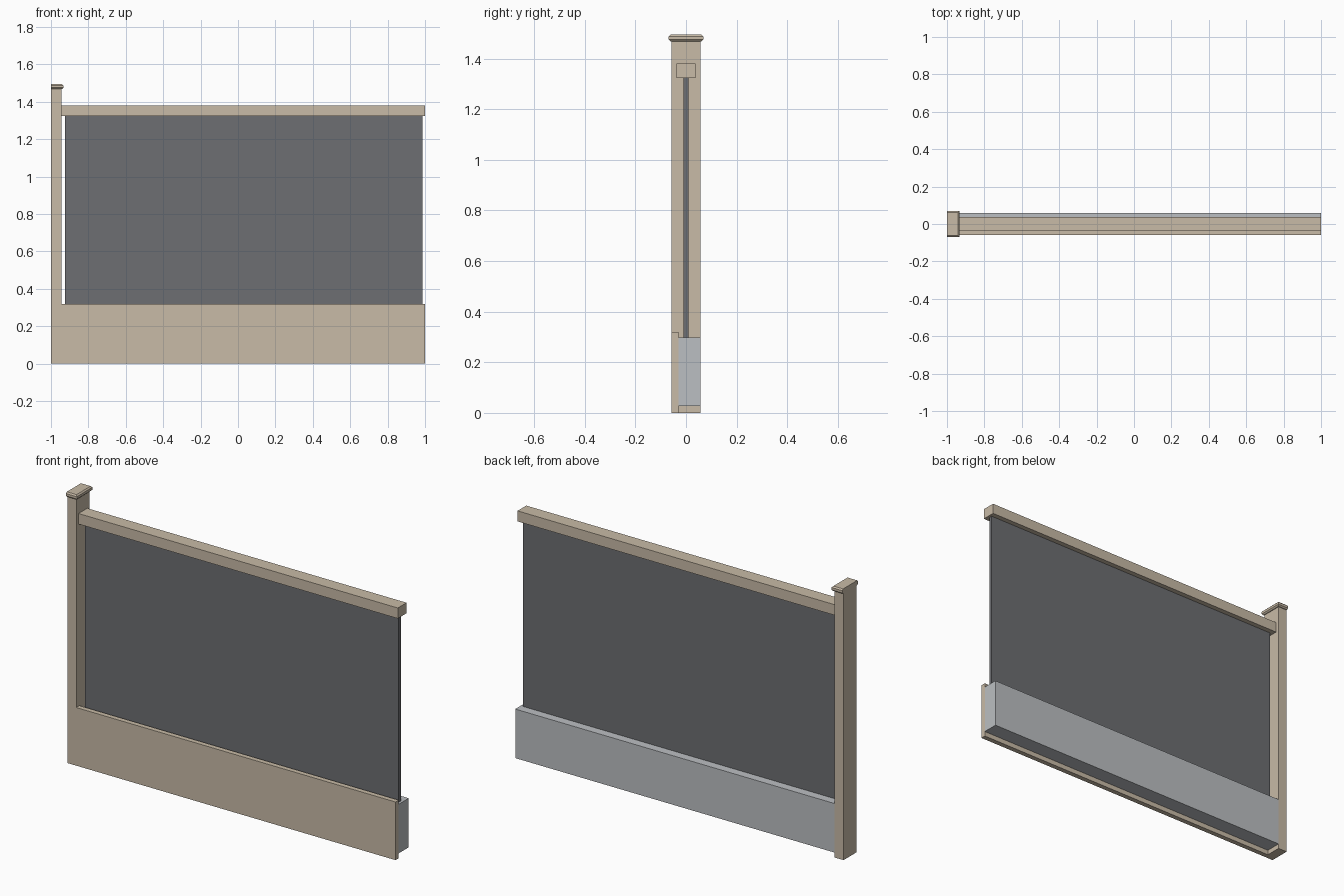
import bpy
import bmesh

old = bpy.data.objects.get("Cube")
if old:
    bpy.data.objects.remove(old, do_unlink=True)


def material(name, rgb):
    mat = bpy.data.materials.new(name)
    mat.use_nodes = True
    colour = (*rgb, 1)
    mat.diffuse_color = colour
    mat.node_tree.nodes["Principled BSDF"].inputs["Base Color"].default_value = colour
    return mat


def box(name, mat, xs, ys, zs, chamfer=0):
    """Box between limits; chamfer softens horizontal edges away from the cut left end."""
    bm = bmesh.new()
    bmesh.ops.create_cube(bm, size=1)
    for v in bm.verts:
        v.co = [lim[c > 0] for lim, c in zip((xs, ys, zs), v.co)]
    if chamfer:
        edges = []
        for e in bm.edges:
            a, b = (v.co for v in e.verts)
            at_cut = abs(a.x - xs[0]) < 1e-5 and abs(b.x - xs[0]) < 1e-5
            if abs(a.z - b.z) < 1e-5 and not at_cut:
                edges.append(e)
        bmesh.ops.bevel(bm, geom=edges, offset=chamfer, segments=1, affect='EDGES')
    mesh = bpy.data.meshes.new(name)
    bm.to_mesh(mesh)
    bm.free()
    mesh.materials.append(mat)
    obj = bpy.data.objects.new(name, mesh)
    bpy.context.collection.objects.link(obj)
    return obj


beige = material("warm beige", (0.58, 0.495, 0.385))
dark = material("dark grey panel", (0.153, 0.156, 0.168))
grey = material("light concrete grey", (0.50, 0.52, 0.54))

POST_X = -0.945
DEPTH = 0.0575
STEP = -0.03

# Half post at the cut left end, with its cap
box("post", beige, (-1, POST_X), (-DEPTH, DEPTH), (0, 1.47))
box("post_cap", beige, (-1, -0.934), (-0.0685, 0.0685), (1.468, 1.495), chamfer=0.007)

# Base: floor slab edge with a facing board in front
box("fascia", beige, (POST_X, 1), (-DEPTH, STEP), (0, 0.32))
box("floor_slab", grey, (POST_X, 1), (STEP, DEPTH), (0.027, 0.297))

# Infill panel and top rail
box("infill_panel", dark, (-0.926, 0.986), (-0.01, 0.01), (0.297, 1.323))
box("top_rail", beige, (POST_X, 1), (-0.038, 0.038), (1.323, 1.381))
